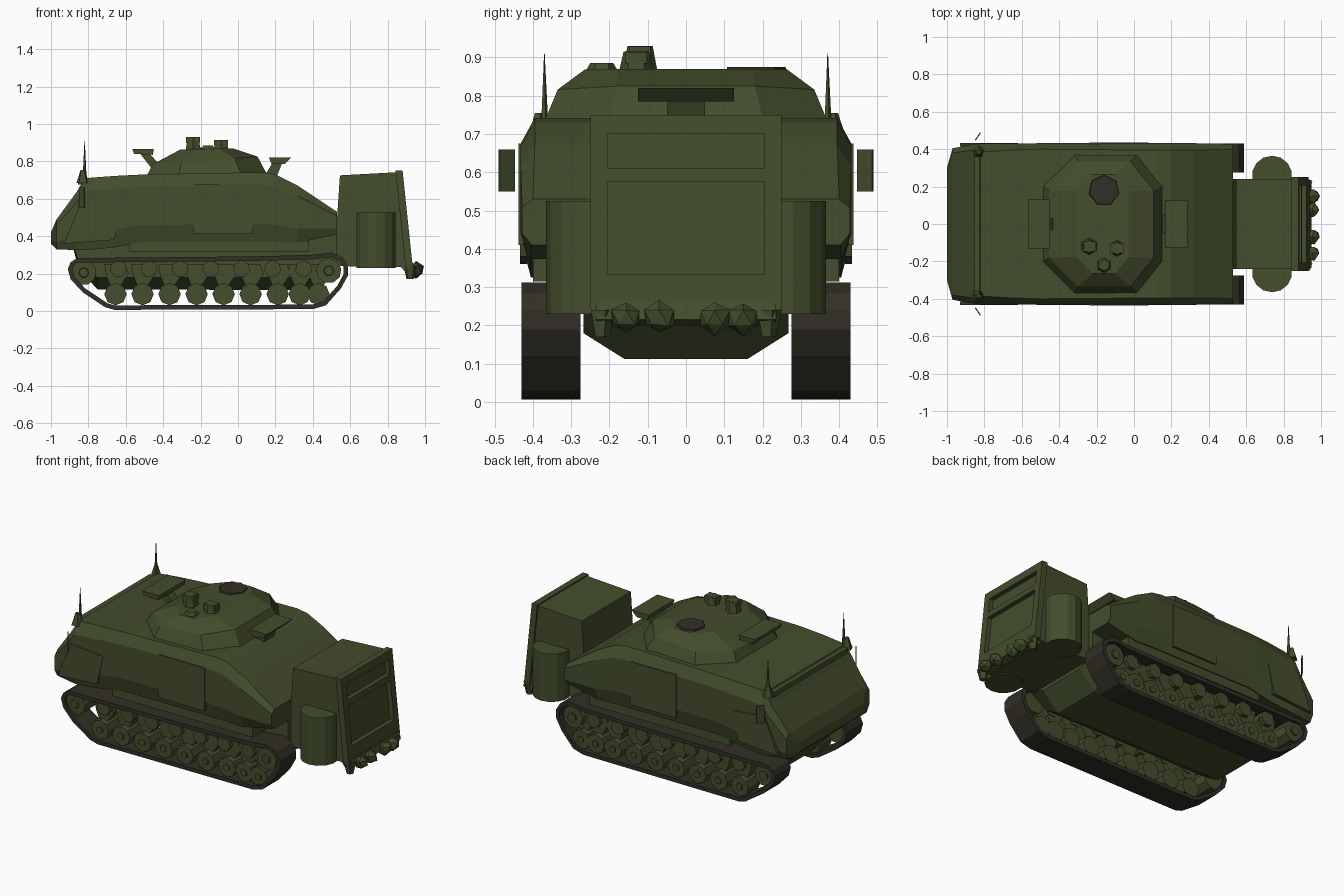
import bpy, bmesh, math, random
from mathutils import Matrix, Vector

if "Cube" in bpy.data.objects:
    bpy.data.objects.remove(bpy.data.objects["Cube"])

random.seed(4)


def material(name, rgb):
    m = bpy.data.materials.new(name)
    m.diffuse_color = (*rgb, 1)
    m.use_nodes = True
    m.node_tree.nodes["Principled BSDF"].inputs["Base Color"].default_value = m.diffuse_color
    return m


GREEN = material("olive green", (0.056, 0.074, 0.025))
BROWN = material("dark brown", (0.032, 0.028, 0.019))


def finish(name, bm, mat=GREEN):
    bmesh.ops.recalc_face_normals(bm, faces=bm.faces)
    me = bpy.data.meshes.new(name)
    bm.to_mesh(me)
    bm.free()
    me.materials.append(mat)
    ob = bpy.data.objects.new(name, me)
    bpy.context.collection.objects.link(ob)
    return ob


def loft(name, rings, mat=GREEN):
    """Skin a list of equal-length closed rings and cap both ends."""
    bm = bmesh.new()
    vs = [[bm.verts.new(p) for p in r] for r in rings]
    n = len(vs[0])
    for a, b in zip(vs, vs[1:]):
        for i in range(n):
            j = (i + 1) % n
            bm.faces.new((a[i], a[j], b[j], b[i]))
    bm.faces.new(vs[0])
    bm.faces.new(vs[-1])
    return finish(name, bm, mat)


def prism(name, profile, y0, y1, mat=GREEN):
    """Extrude an (x, z) profile from y0 to y1."""
    return loft(name, [[(x, y, z) for x, z in profile] for y in (y0, y1)], mat)


def box(name, c, size, mat=GREEN, tilt=0, axis='Y'):
    bm = bmesh.new()
    bmesh.ops.create_cube(bm, size=1, matrix=Matrix.Translation(c)
                          @ Matrix.Rotation(tilt, 4, axis) @ Matrix.Diagonal((*size, 1)))
    return finish(name, bm, mat)


def cone(name, c, r1, r2, h, sides, axis='Z', mat=GREEN):
    bm = bmesh.new()
    rot = Matrix.Rotation(math.pi / 2, 4, 'X') if axis == 'Y' else Matrix()
    bmesh.ops.create_cone(bm, cap_ends=True, segments=sides, radius1=r1, radius2=r2,
                          depth=h, matrix=Matrix.Translation(c) @ rot)
    return finish(name, bm, mat)


def mirrored(x, half):
    return [(x, y, z) for y, z in half] + [(x, -y, z) for y, z in reversed(half)]


# Upper hull: x, bottom z, roof z, half width, roof half width
stations = [(-1.0, .36, .42, .30, .30), (-.97, .33, .49, .405, .38), (-.86, .325, .64, .425, .395),
            (-.82, .325, .71, .43, .385), (-.66, .34, .722, .43, .395), (-.5, .37, .73, .432, .40),
            (.13, .37, .742, .432, .395), (.2, .37, .73, .432, .395), (.32, .365, .67, .432, .395),
            (.53, .41, .53, .428, .40)]
rings = []
for x, zb, zt, w, wt in stations:
    d = zt - zb
    rings.append(mirrored(x, [(w - .025, zb), (w, zb + d * .25), (w, zb + d * .82), (wt, zt)]))
loft("upper_hull", rings)

# Lower hull between the tracks, with a narrow flat belly
loft("lower_hull", [mirrored(x, [(.16, zb), (.268, zs), (.268, .42)]) for x, zb, zs in
                    [(-.88, .33, .35), (-.85, .22, .25), (-.75, .115, .18), (.42, .112, .18), (.53, .22, .26)]])

# Turret: eight-sided rings with a roof that slopes at both ends
turret = []
for x0, x1, w, zl, zr, cut in [(-.49, .16, .375, .72, .72, .17), (-.455, .105, .335, .785, .825, .155),
                               (-.31, -.03, .265, .862, .87, .09)]:
    plan = [(x0, -w + cut), (x0 + cut, -w), (x1 - cut * .8, -w), (x1, -w + cut),
            (x1, w - cut), (x1 - cut * .8, w), (x0 + cut, w), (x0, w - cut)]
    turret.append([(x, y, zl + (zr - zl) * (x - x0) / (x1 - x0)) for x, y in plan])
loft("turret", turret)

# Roof hatch and periscopes
cone("roof_hatch", (-.16, .18, .868), .085, .08, .014, 7, mat=BROWN)
for i, (x, y, z) in enumerate([(-.24, -.12, .93), (-.09, -.13, .915)]):
    cone(f"periscope_{i}", (x, y, (z + .85) / 2), .048, .033, z - .85, 6)
    box(f"periscope_head_{i}", (x, y, z - .016), (.075, .055, .03))
cone("roof_vent", (-.16, -.22, .868), .05, .03, .035, 6)

# Tilted plates on short stems at both ends of the turret
prism("front_plate", [(-.565, .865), (-.45, .865), (-.455, .835), (-.555, .84)], -.13, .13)
prism("front_plate_stem", [(-.53, .85), (-.48, .85), (-.40, .76), (-.46, .76)], -.03, .03)
prism("rear_plate", [(.165, .82), (.285, .82), (.25, .785), (.18, .785)], -.125, .125)
prism("rear_plate_stem", [(.19, .80), (.24, .80), (.20, .70), (.14, .72)], -.05, .05)

# Track belt outline and an inner copy
outer = [(-.91, .225), (-.895, .17), (-.83, .10), (-.71, .02), (-.66, .006), (.40, .010), (.47, .03),
         (.55, .12), (.588, .19), (.588, .24), (.56, .285), (.50, .312), (.40, .30), (.1, .292),
         (-.3, .288), (-.6, .285), (-.86, .283), (-.895, .26)]


def inset(pts, d):
    out = []
    for i, p in enumerate(pts):
        a, b = Vector(pts[i - 1]), Vector(pts[(i + 1) % len(pts)])
        t = (b - a).normalized()
        out.append((p[0] - t.y * d, p[1] + t.x * d))
    return out


inner = inset(outer, .024)
wheel_x = [-.655 + i * .1445 for i in range(7)] + [.33, .43]

for s, side in ((1, "left"), (-1, "right")):
    ya, yb = s * .275, s * .43
    bm = bmesh.new()
    loops = [[bm.verts.new((x, y, z)) for x, z in pts]
             for pts, y in ((outer, ya), (outer, yb), (inner, yb), (inner, ya))]
    n = len(outer)
    for k in range(4):
        a, b = loops[k], loops[(k + 1) % 4]
        for i in range(n):
            j = (i + 1) % n
            bm.faces.new((a[i], a[j], b[j], b[i]))
    finish(f"{side}_track", bm, BROWN)

    # Road wheels, hubs, suspension brackets
    for i, x in enumerate(wheel_x):
        cone(f"{side}_road_wheel_{i}", (x, s * .35, .09), .06, .06, .125, 8, 'Y')
        cone(f"{side}_hub_{i}", (x, s * .414, .09), .022, .022, .012, 6, 'Y')
        prism(f"{side}_bracket_{i}", [(x - .03, .14), (x + .03, .14), (x + .07, .20), (x + .05, .25),
                                      (x - .06, .25), (x - .05, .19)], s * .30, s * .38)
    for i in range(7):
        x = -.64 + i * .165
        cone(f"{side}_return_roller_{i}", (x, s * .35, .225), .046, .046, .11, 7, 'Y')
    for end, x, z in (("front", -.825, .205), ("rear", .485, .215)):
        cone(f"{side}_{end}_sprocket", (x, s * .35, z), .068, .068, .125, 9, 'Y')
        cone(f"{side}_{end}_sprocket_hub", (x, s * .415, z), .03, .025, .02, 7, 'Y')

    # Ledge over the track, side door panel and front side panel
    box(f"{side}_track_ledge", (-.1, s * .33, .345), (.96, .14, .06))
    box(f"{side}_side_door", (-.08, s * .431, .543), (.315, .012, .265))
    prism(f"{side}_side_panel", [(-.93, .36), (-.66, .38), (-.62, .56), (-.84, .58)], s * .415, s * .434)

    # Antenna, front lamp and mirror
    cone(f"{side}_antenna", (-.82, s * .37, .81), .011, .001, .20, 5)
    cone(f"{side}_antenna_base", (-.83, s * .385, .72), .035, .012, .07, 5)
    box(f"{side}_mirror", (-.835, s * .468, .605), (.006, .048, .11), tilt=-s * .6, axis='Z')
    # Round drum beside the rear box
    cone(f"{side}_stowage_drum", (.738, s * .257, .378), .108, .108, .295, 14)

# Bar along the front edge of the deck
box("front_deck_bar", (-.84, 0, .69), (.03, .72, .03))


# Rear stowage box with a sloping framed door
def back(z):
    return .872 + (.75 - z) * .105


prism("rear_box", [(.525, .24), (.53, .50), (.545, .725), (back(.74) - .02, .742), (back(.235) - .02, .235)],
      -.24, .24)
frame = [("left_rail", .24, .75, .205, .25), ("right_rail", .24, .75, -.25, -.205),
         ("top_rail", .70, .75, -.21, .21), ("middle_rail", .575, .61, -.21, .21),
         ("bottom_rail", .25, .335, -.21, .21)]
for name, z0, z1, y0, y1 in frame:
    prism("door_" + name, [(back(z0) - .03, z0), (back(z0) + .008, z0),
                           (back(z1) + .008, z1), (back(z1) - .03, z1)], y0, y1)

# Faceted buffers along the foot of the box
prism("buffer_beam", [(.86, .25), (.935, .26), (.95, .215), (.90, .20)], -.235, .235)
for i, y in enumerate((-.155, -.07, .075, .15)):
    bm = bmesh.new()
    bmesh.ops.create_icosphere(bm, subdivisions=1, radius=.045)
    for v in bm.verts:
        v.co *= random.uniform(.8, 1.1)
    bmesh.ops.translate(bm, verts=bm.verts, vec=(.952, y, .22))
    finish(f"buffer_{i}", bm)
for i, y in enumerate((-.22, .215)):
    cone(f"end_buffer_{i}", (.92, y, .205), .02, .035, .07, 5)
